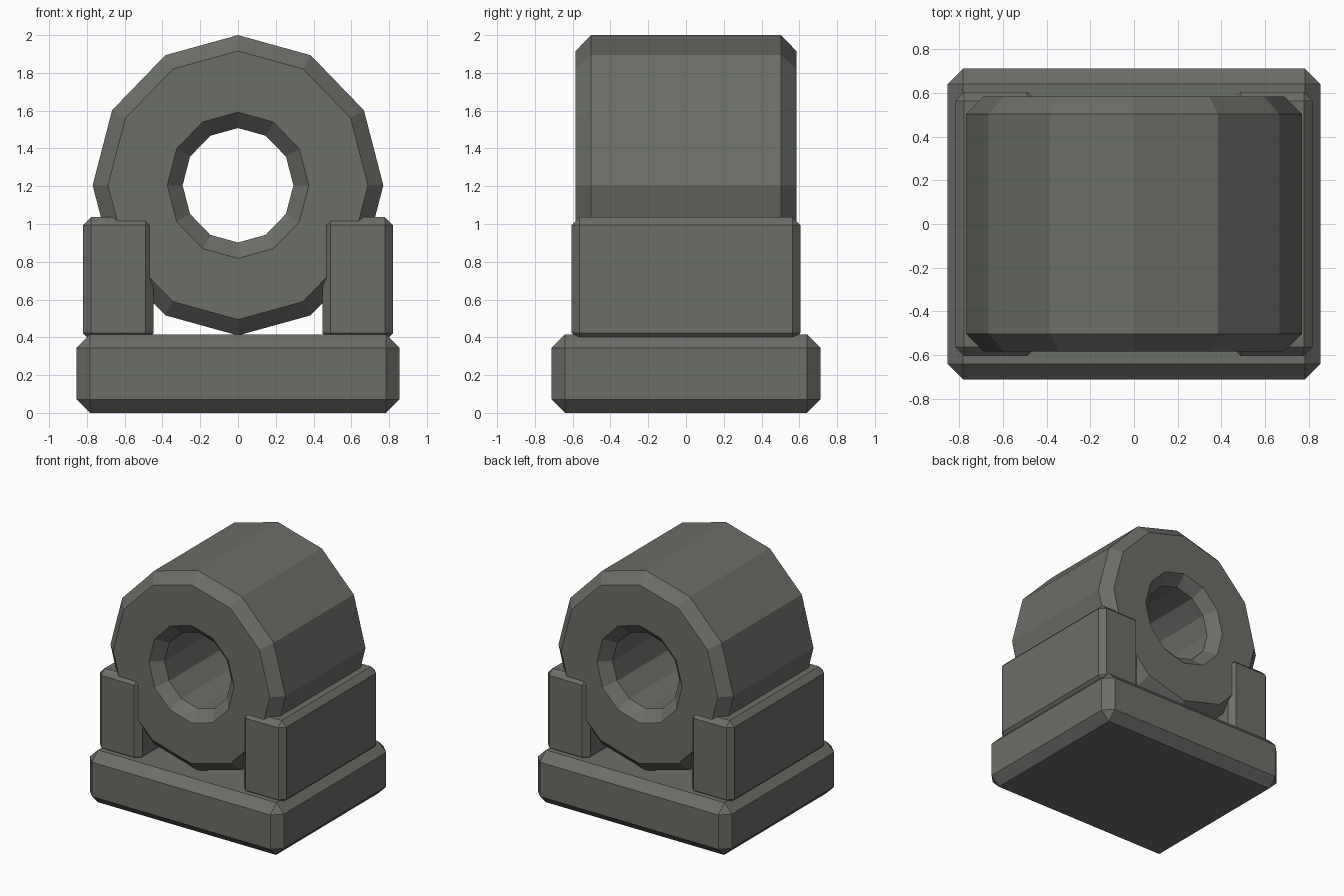
import bpy, bmesh, math

if "Cube" in bpy.data.objects:
    bpy.data.objects.remove(bpy.data.objects["Cube"])

# Single dark grey stone colour
stone = bpy.data.materials.new("dark grey stone")
stone.diffuse_color = (0.15, 0.156, 0.14, 1)
stone.use_nodes = True
stone.node_tree.nodes["Principled BSDF"].inputs["Base Color"].default_value = stone.diffuse_color


def finish(name, bm):
    bmesh.ops.recalc_face_normals(bm, faces=bm.faces[:])
    mesh = bpy.data.meshes.new(name)
    bm.to_mesh(mesh)
    bm.free()
    mesh.materials.append(stone)
    ob = bpy.data.objects.new(name, mesh)
    bpy.context.collection.objects.link(ob)
    return ob


def bevelled_box(name, lo, hi, bevel):
    bm = bmesh.new()
    bmesh.ops.create_cube(bm, size=1)
    for v in bm.verts:
        v.co = [(lo[i] + hi[i]) / 2 + v.co[i] * (hi[i] - lo[i]) for i in range(3)]
    bmesh.ops.bevel(bm, geom=bm.edges[:], offset=bevel, offset_type='OFFSET',
                    segments=1, profile=0.5, affect='EDGES')
    return finish(name, bm)


# Base slab
bevelled_box("base_slab", (-0.855, -0.712, 0), (0.855, 0.712, 0.415), 0.071)

# Side blocks that cradle the ring
bevelled_box("right_block", (0.448, -0.605, 0.38), (0.82, 0.605, 1.037), 0.042)
bevelled_box("left_block", (-0.82, -0.605, 0.38), (-0.448, 0.605, 1.037), 0.042)

# Twelve-sided thick ring, chamfered on both rims, slightly narrower in x
profile = [(0.795, -0.503), (0.795, 0.503), (0.711, 0.584), (0.387, 0.584),
           (0.303, 0.503), (0.303, -0.503), (0.387, -0.584), (0.711, -0.584)]
SIDES = 12
bm = bmesh.new()
loops = []
for i in range(SIDES):
    a = 2 * math.pi * i / SIDES
    loops.append([bm.verts.new((r * math.sin(a) * 0.968, y, 1.205 + r * math.cos(a)))
                  for r, y in profile])
n = len(profile)
for i in range(SIDES):
    p, q = loops[i], loops[(i + 1) % SIDES]
    for j in range(n):
        k = (j + 1) % n
        bm.faces.new((p[j], p[k], q[k], q[j]))
finish("stone_ring", bm)
